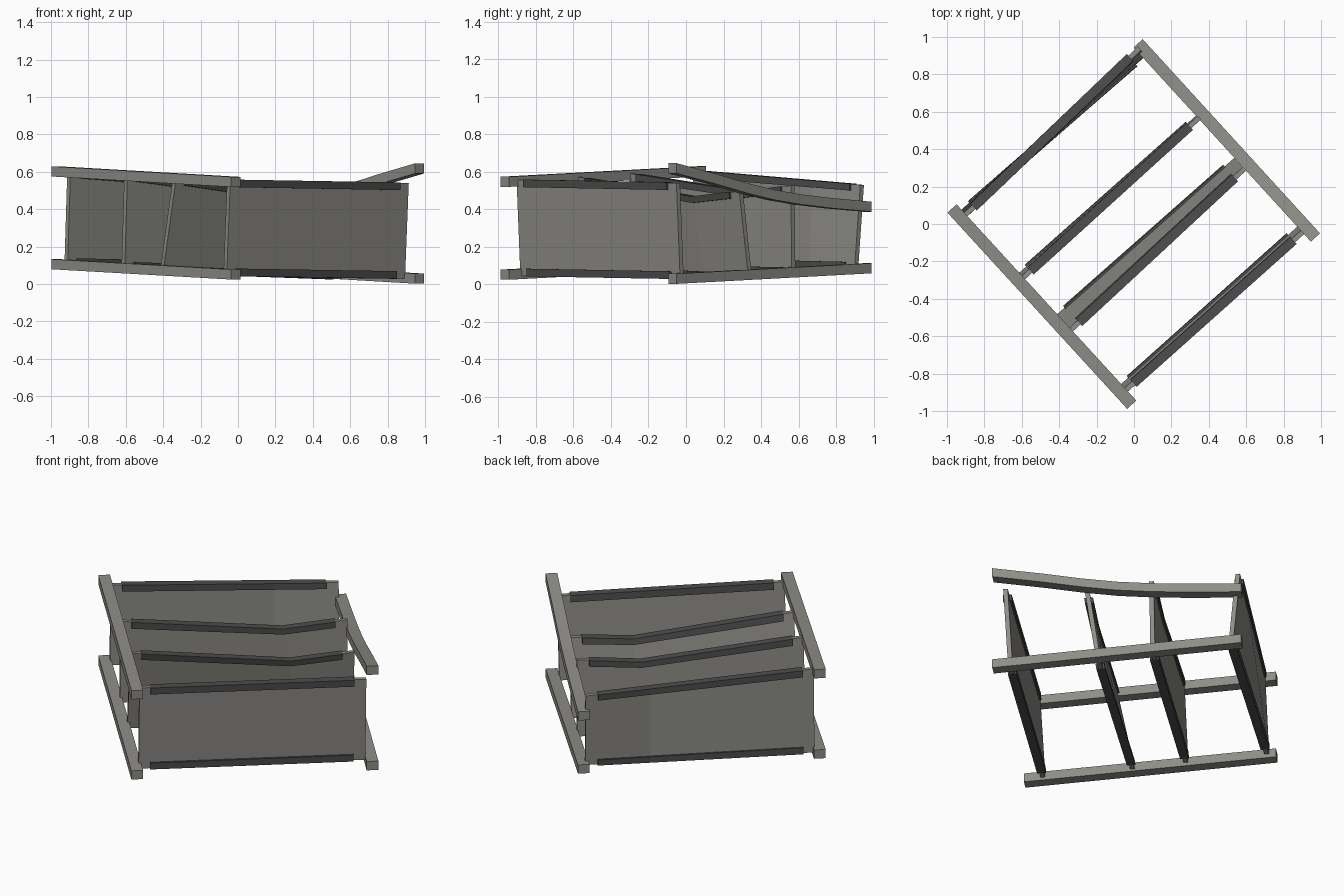
import bpy, bmesh
from mathutils import Vector

if "Cube" in bpy.data.objects:
    bpy.data.objects.remove(bpy.data.objects["Cube"])


def material(name, rgb):
    m = bpy.data.materials.new(name)
    m.diffuse_color = (*rgb, 1)
    m.use_nodes = True
    m.node_tree.nodes["Principled BSDF"].inputs["Base Color"].default_value = m.diffuse_color
    return m


GREY = material("warm grey", (0.27, 0.265, 0.245))
DARK = material("dark grey", (0.075, 0.075, 0.075))


def loft(name, sections, thick, mat):
    """Solid bar through (low point, high point) sections, thickened sideways."""
    bm = bmesh.new()
    run = sections[-1][0] - sections[0][0]
    side = Vector((-run.y, run.x, 0)).normalized() * thick / 2
    rings = [[bm.verts.new(p) for p in (lo - side, lo + side, hi + side, hi - side)]
             for lo, hi in sections]
    for a, b in zip(rings, rings[1:]):
        for i in range(4):
            j = (i + 1) % 4
            bm.faces.new((a[i], a[j], b[j], b[i]))
    bm.faces.new(rings[0])
    bm.faces.new(rings[-1])
    bmesh.ops.recalc_face_normals(bm, faces=bm.faces)
    me = bpy.data.meshes.new(name)
    bm.to_mesh(me)
    bm.free()
    me.materials.append(mat)
    ob = bpy.data.objects.new(name, me)
    bpy.context.collection.objects.link(ob)


def rail(name, back, front, profile):
    """Side rail; profile lists (fraction from back to front, centre height)."""
    secs = []
    for t, z in profile:
        p = Vector(back).lerp(Vector(front), t)
        secs.append((Vector((p.x, p.y, z - 0.027)), Vector((p.x, p.y, z + 0.027))))
    loft(name, secs, 0.066, GREY)


# side rails: straight ones, plus the curved upper right one
LEFT = ((-0.973, 0.083, 0), (-0.012, -0.966, 0))
RIGHT = ((0.022, 0.966, 0), (0.97, -0.072, 0))
rail("left_upper_rail", *LEFT, [(0, 0.602), (1, 0.546)])
rail("left_lower_rail", *LEFT, [(0, 0.106), (1, 0.051)])
rail("right_lower_rail", *RIGHT, [(0, 0.085), (1, 0.029)])
rail("right_upper_rail", *RIGHT, [(0, 0.413), (0.2, 0.432), (0.36, 0.452), (0.5, 0.477),
                                  (0.64, 0.513), (0.8, 0.562), (1, 0.618)])


def panel(name, left_low, left_high, right_low, right_high, dip):
    """Cross panel between the rails, with dark edge strips top and bottom."""
    ll, lh, rl, rh = map(Vector, (left_low, left_high, right_low, right_high))

    def section(t, v0=0.0, v1=1.0):
        lo, hi = ll.lerp(rl, t), lh.lerp(rh, t)
        hi.z -= dip * min(t / 0.72, (1 - t) / 0.28)
        return lo.lerp(hi, v0), lo.lerp(hi, v1)

    loft(name, [section(t) for t in (-0.01, 0.72, 1.01)], 0.026, GREY)
    for part, v in (("_bottom_strip", (-0.005, 0.075)), ("_top_strip", (0.925, 1.005))):
        loft(name + part, [section(t, *v) for t in (0.04, 0.72, 0.955)], 0.05, DARK)


# cross panels from front to back
panel("front_panel", (-0.06, -0.865, 0.045), (-0.04, -0.885, 0.556),
      (0.875, -0.03, 0.03), (0.895, -0.05, 0.54), 0.0)
panel("leaning_panel", (-0.40, -0.49, 0.06), (-0.33, -0.56, 0.57),
      (0.535, 0.335, 0.026), (0.58, 0.285, 0.495), 0.05)
panel("middle_panel", (-0.605, -0.27, 0.08), (-0.59, -0.285, 0.59),
      (0.335, 0.565, 0.055), (0.34, 0.56, 0.525), 0.05)
panel("back_panel", (-0.91, 0.07, 0.10), (-0.895, 0.055, 0.605),
      (0.045, 0.90, 0.085), (0.02, 0.93, 0.53), 0.0)
